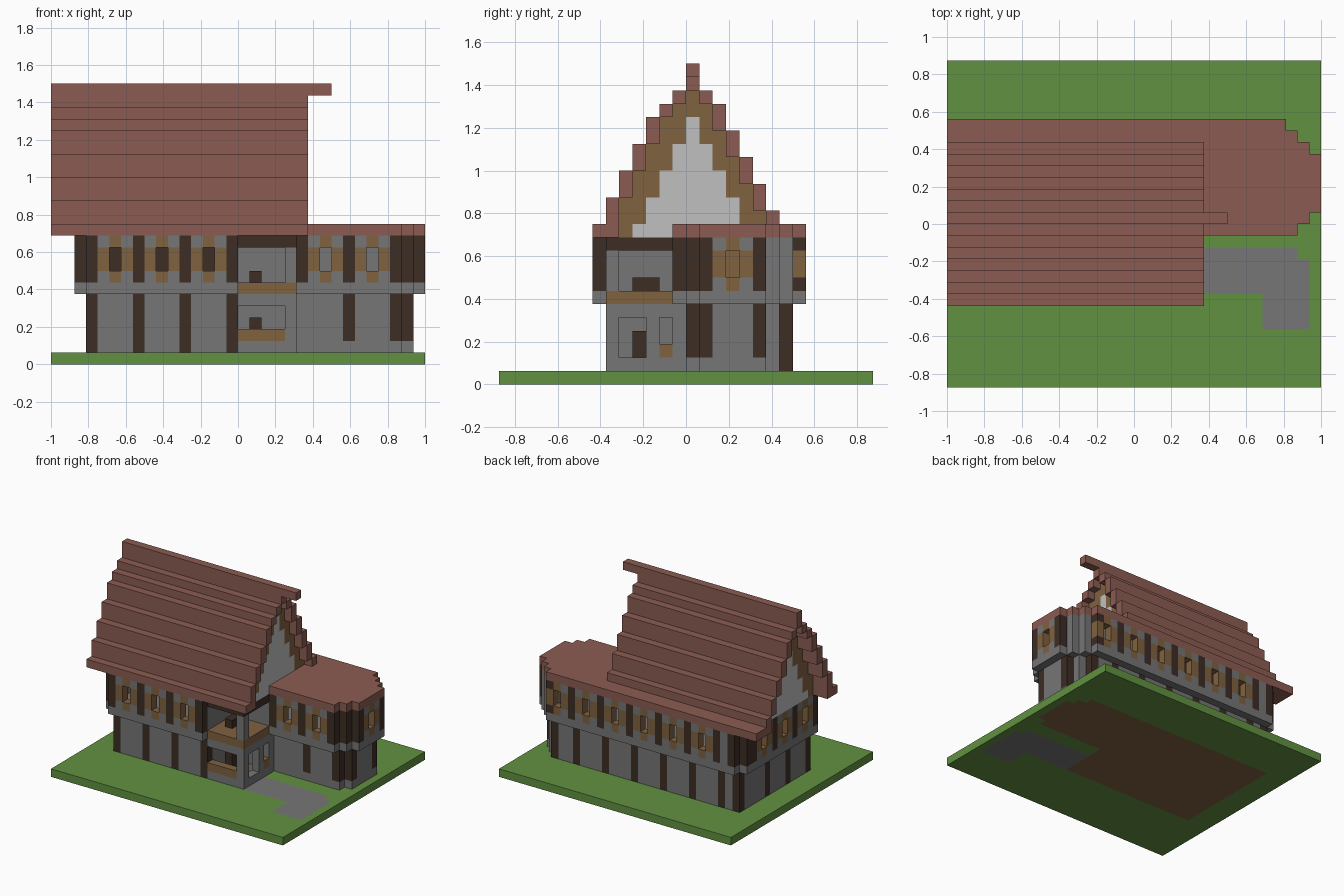
import bpy, bmesh
from mathutils import Vector

if "Cube" in bpy.data.objects:
    bpy.data.objects.remove(bpy.data.objects["Cube"])

U = 1 / 16  # block size


def material(name, r, g, b):
    m = bpy.data.materials.new(name)
    m.use_nodes = True
    m.diffuse_color = (r, g, b, 1)
    m.node_tree.nodes["Principled BSDF"].inputs["Base Color"].default_value = (r, g, b, 1)
    return m


MATS = [material("grass green", .122, .283, .054), material("stone grey", .18, .18, .18),
        material("dark timber", .045, .026, .018), material("oak brown", .216, .122, .051),
        material("roof red", .258, .107, .084), material("plaster white", .52, .53, .52)]
GRASS, STONE, DARK, OAK, RED, PLASTER = range(len(MATS))
AXES = [Vector(a) for a in ((1, 0, 0), (0, 1, 0), (0, 0, 1))]


class Part:
    """A part built of unit blocks; only its outer faces become mesh."""

    def __init__(self, name):
        self.name, self.cells = name, {}

    def fill(self, xs, ys, zs, mat):
        for x in range(*xs):
            for y in range(*ys):
                for z in range(*zs):
                    self.cells[x, y, z] = mat

    def column(self, x, y, zs, mat):
        self.fill((x, x + 1), (y, y + 1), zs, mat)

    def cut(self, xs, ys, zs):
        for x in range(*xs):
            for y in range(*ys):
                for z in range(*zs):
                    self.cells.pop((x, y, z), None)

    def build(self):
        bm, verts = bmesh.new(), {}
        for cell, mat in self.cells.items():
            for i, n in enumerate(AXES):
                a, b = AXES[(i + 1) % 3], AXES[(i + 2) % 3]
                for side in (0, 1):
                    step = n if side else -n
                    if tuple(int(c) for c in Vector(cell) + step) in self.cells:
                        continue
                    o = Vector(cell) + n * side
                    loop = [o, o + a, o + a + b, o + b]
                    if not side:
                        loop.reverse()
                    vs = []
                    for p in loop:
                        k = tuple(p)
                        if k not in verts:
                            verts[k] = bm.verts.new(p * U)
                        vs.append(verts[k])
                    bm.faces.new(vs).material_index = mat
        bmesh.ops.dissolve_limit(bm, angle_limit=.01, verts=bm.verts[:], edges=bm.edges[:],
                                 delimit={'MATERIAL'})
        me = bpy.data.meshes.new(self.name)
        bm.to_mesh(me)
        bm.free()
        for m in MATS:
            me.materials.append(m)
        bpy.context.collection.objects.link(bpy.data.objects.new(self.name, me))


# Footprints of the two storeys, with the stepped bay at the +x end
def bay_limit(y, low, high, reach):
    steps = min(y - low + reach[0], high - y + reach[1], reach[2])
    return steps


def in_upper(x, y):
    if not -7 <= y < 9:
        return False
    if x < 0:
        return x >= -14 and (x, y) not in ((-14, -7), (-14, 8))
    return y >= -1 and x < bay_limit(y, -1, 8, (14, 13, 16))


def in_lower(x, y):
    if x < 0:
        return x >= -13 and -6 <= y < 8
    return 0 <= y < 8 and x < bay_limit(y, 0, 7, (14, 13, 15))


def footprint(inside):
    return [(x, y) for x in range(-14, 16) for y in range(-7, 9) if inside(x, y)]


def rim(inside):
    return [(x, y) for x, y in footprint(inside)
            if not all(inside(x + i, y + j) for i in (-1, 0, 1) for j in (-1, 0, 1))]


# Ground slab with house floor and path
ground = Part("ground")
ground.fill((-16, 16), (-14, 14), (0, 1), GRASS)
for x, y in footprint(in_lower):
    ground.column(x, y, (0, 1), OAK)
ground.fill((0, 5), (-6, 0), (0, 1), OAK)
ground.fill((5, 14), (-3, -2), (0, 1), STONE)
ground.fill((5, 15), (-6, -3), (0, 1), STONE)
ground.fill((11, 15), (-9, -6), (0, 1), STONE)
ground.build()

# Ground storey walls and posts
lower = Part("ground_storey")
for x, y in rim(in_lower):
    lower.column(x, y, (1, 6), STONE)
back_posts = [-13, *range(-11, 12, 4), 12]
for x in (-13, -9, -5, -1):
    lower.column(x, -6, (1, 6), DARK)
for x in back_posts:
    lower.column(x, 7, (1, 6), DARK)
for y in (-6, -2, 2, 7):
    lower.column(-13, y, (1, 6), DARK)
for x, y in ((9, 0), (13, 0), (14, 1), (14, 5)):
    lower.column(x, y, (2, 6), DARK)
lower.build()

# Porch room with its door, windows and sills
porch = Part("porch")
porch.fill((0, 5), (-6, -5), (1, 6), STONE)
porch.fill((4, 5), (-6, 0), (1, 6), STONE)
porch.fill((0, 4), (-6, -5), (2, 3), OAK)
porch.cut((0, 4), (-6, -5), (3, 5))
porch.cut((4, 5), (-5, -3), (2, 5))
porch.cut((4, 5), (-2, -1), (3, 5))
porch.column(4, -2, (2, 3), OAK)
porch.column(1, -4, (1, 4), DARK)
porch.build()

# Balcony over the porch
balcony = Part("balcony")
balcony.fill((0, 5), (-6, -1), (6, 7), OAK)
balcony.column(4, -6, (7, 11), STONE)
balcony.fill((0, 5), (-6, -5), (10, 11), DARK)
balcony.fill((4, 5), (-5, -1), (10, 11), DARK)
balcony.fill((1, 2), (-4, -2), (7, 8), DARK)
balcony.build()

# Upper storey with overhanging floor, posts and framed windows
upper = Part("upper_storey")
for x, y in footprint(in_upper):
    upper.column(x, y, (6, 7), STONE)
for x, y in rim(in_upper):
    upper.column(x, y, (7, 11), STONE)
upper.fill((6, 13), (6, 7), (7, 11), STONE)
posts = [(x, -7) for x in (-13, -9, -5, -1)] + [(x, -1) for x in (5, 9, 13)]
posts += [(x, 8) for x in back_posts] + [(-14, y) for y in (-6, -2, 2, 6, 7)]
posts += [(14, 0), (15, 1), (15, 5)]
for x, y in posts:
    upper.column(x, y, (7, 11), DARK)


def window(x, y, dx, dy):
    for s in (-1, 1):
        upper.column(x + s * dx, y + s * dy, (8, 10), OAK)
    upper.column(x, y, (7, 11), OAK)
    upper.cut((x, x + 1), (y, y + 1), (8, 10))


for x in (-11, -7, -3):
    window(x, -7, 1, 0)
for x in (7, 11):
    window(x, -1, 1, 0)
for x in range(-9, 12, 4):
    window(x, 8, 1, 0)
for y in (-4, 0, 4):
    window(-14, y, 0, 1)
window(15, 3, 0, 1)
upper.build()

# Flat roof over the bay and the rear eaves
flat = Part("flat_roof")
for x, y in footprint(in_upper):
    if x >= 5 and y >= -1:
        flat.column(x, y, (11, 12), RED)
flat.fill((-16, 6), (7, 9), (11, 12), RED)
flat.build()

# Stepped main roof: top of each row, then its underside
tops = dict(zip(range(-7, 7), (12, 14, 16, 18, 20, 21, 22, 24, 22, 21, 19, 17, 15, 13)))
unders = dict(zip(range(-7, 7), (11, 11, 14, 16, 18, 20, 21, 22, 21, 19, 17, 15, 13, 11)))
plaster = dict(zip(range(-4, 5), (12, 14, 16, 18, 20, 18, 16, 14, 12)))
roof = Part("main_roof")
for y in tops:
    roof.fill((-16, 6), (y, y + 1), (unders[y], tops[y]), RED)
roof.fill((6, 8), (0, 1), (23, 24), RED)
roof.build()

# Timber lining under the roof and plaster gables
lining = Part("roof_lining")
for y in range(-5, 6):
    lining.fill((-14, 5), (y, y + 1), (plaster.get(y, 11), unders[y]), OAK)
lining.fill((-13, 4), (-6, 7), (11, 12), OAK)
lining.build()
gables = Part("gables")
for y, top in plaster.items():
    for x in (-14, 4):
        gables.column(x, y, (11, top), PLASTER)
gables.build()
